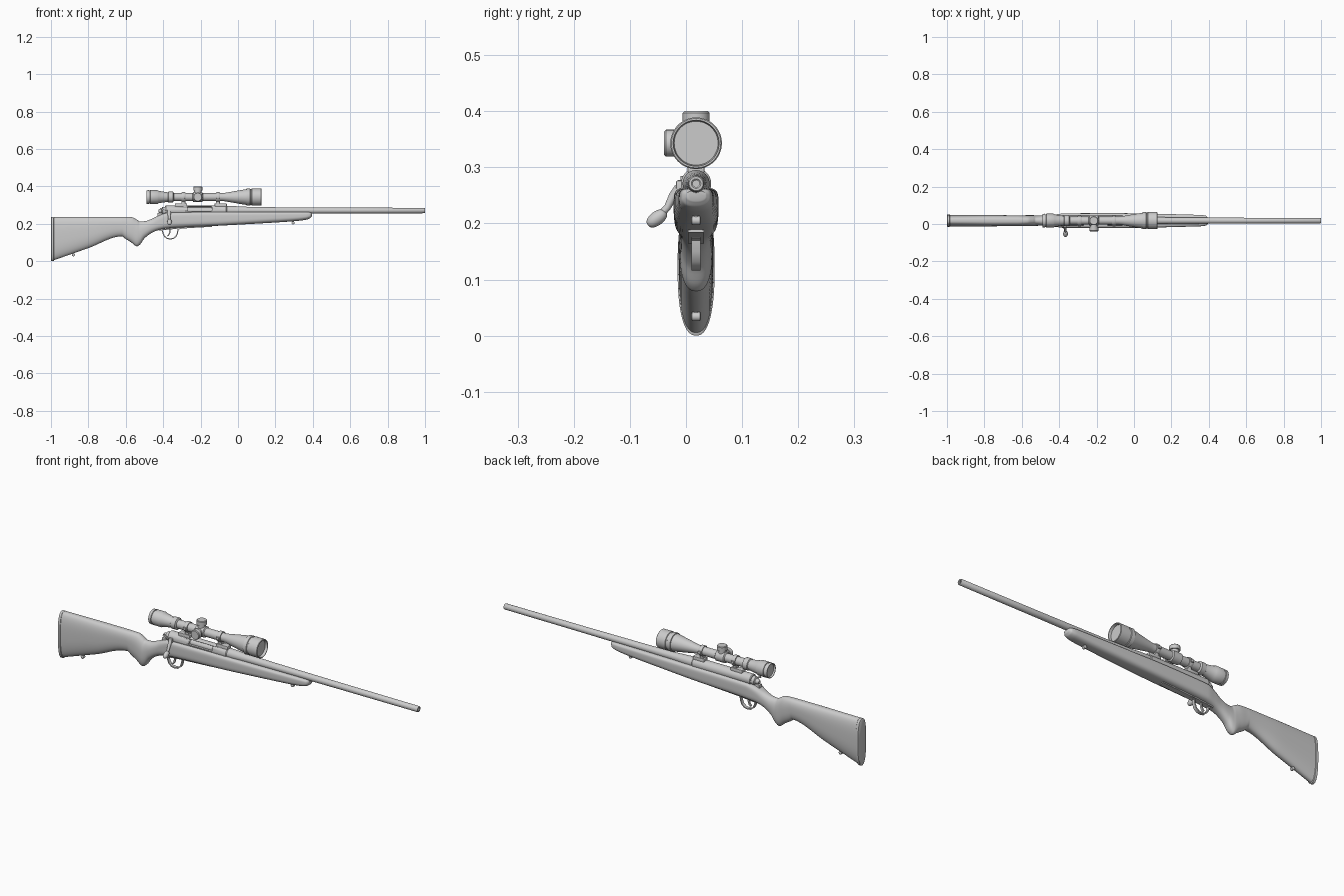
import bpy, bmesh, math
from mathutils import Vector, Matrix

if "Cube" in bpy.data.objects:
    bpy.data.objects.remove(bpy.data.objects["Cube"])

CY = 0.018                      # gun centre plane
BORE_Z, SCOPE_Z = 0.271, 0.343  # barrel and scope axes


def finish(name, bm, angle=35):
    bmesh.ops.remove_doubles(bm, verts=bm.verts, dist=1e-6)
    bmesh.ops.recalc_face_normals(bm, faces=bm.faces)
    me = bpy.data.meshes.new(name)
    bm.to_mesh(me)
    bm.free()
    ob = bpy.data.objects.new(name, me)
    bpy.context.collection.objects.link(ob)
    bpy.ops.object.select_all(action='DESELECT')
    ob.select_set(True)
    bpy.context.view_layer.objects.active = ob
    bpy.ops.object.shade_smooth_by_angle(angle=math.radians(angle))
    return ob


def skin(name, rings, caps=True, angle=35):
    """Join equal-length closed rings of points into a tube."""
    bm = bmesh.new()
    vs = [[bm.verts.new(p) for p in r] for r in rings]
    n = len(vs[0])
    for a, b in zip(vs, vs[1:]):
        for i in range(n):
            j = (i + 1) % n
            bm.faces.new((a[i], a[j], b[j], b[i]))
    if caps:
        bm.faces.new(vs[0])
        bm.faces.new(vs[-1])
    return finish(name, bm, angle)


def lathe(name, profile, origin, axis=(1, 0, 0), seg=40):
    """Revolve (distance, radius) pairs around an axis."""
    rot = Vector((0, 0, 1)).rotation_difference(Vector(axis)).to_matrix()
    o = Vector(origin)
    rings = [[o + rot @ Vector((max(r, 1e-4) * math.cos(t), max(r, 1e-4) * math.sin(t), d))
              for t in (2 * math.pi * k / seg for k in range(seg))] for d, r in profile]
    return skin(name, rings)


def box(name, x0, x1, y0, y1, z0, z1, bevel=0.002):
    bm = bmesh.new()
    m = Matrix.Translation(((x0 + x1) / 2, (y0 + y1) / 2, (z0 + z1) / 2)) @ \
        Matrix.Diagonal((x1 - x0, y1 - y0, z1 - z0, 1))
    bmesh.ops.create_cube(bm, size=1, matrix=m)
    if bevel:
        bmesh.ops.bevel(bm, geom=bm.edges[:], offset=bevel, segments=2, affect='EDGES', profile=0.5)
    return finish(name, bm)


def strip(name, pts, half_w, thick):
    """Flat bar following an x-z path."""
    rings = []
    for i, p in enumerate(pts):
        a, b = Vector(pts[max(i - 1, 0)]), Vector(pts[min(i + 1, len(pts) - 1)])
        t = (b - a).normalized()
        nx, nz = -t.y * thick / 2, t.x * thick / 2
        rings.append([(p[0] + s * nx, CY + w * half_w, p[1] + s * nz)
                      for s, w in ((1, 1), (1, -1), (-1, -1), (-1, 1))])
    return skin(name, rings)


def pchip(xs, ys, x):
    """Smooth interpolation without overshoot."""
    d = [(ys[i + 1] - ys[i]) / (xs[i + 1] - xs[i]) for i in range(len(xs) - 1)]
    m = [d[0]] + [0 if a * b <= 0 else 2 * a * b / (a + b) for a, b in zip(d, d[1:])] + [d[-1]]
    i = max(k for k in range(len(d)) if xs[k] <= x + 1e-9)
    h = xs[i + 1] - xs[i]
    t = (x - xs[i]) / h
    return ((2*t**3 - 3*t**2 + 1) * ys[i] + (t**3 - 2*t**2 + t) * h * m[i]
            + (3*t**2 - 2*t**3) * ys[i + 1] + (t**3 - t**2) * h * m[i + 1])


def section(x, top, bot, hw, n_top, n_bot, seg=48):
    """Superellipse cross-section with separate top and bottom roundness."""
    out = []
    mid, hh = (top + bot) / 2, (top - bot) / 2
    for k in range(seg):
        t = 2 * math.pi * (k + 0.5) / seg
        c, s = math.cos(t), math.sin(t)
        e = 2 / (n_top if s > 0 else n_bot)
        out.append((x, CY + hw * math.copysign(abs(c) ** e, c), mid + hh * math.copysign(abs(s) ** e, s)))
    return out


# Stock: x, top, bottom, half width, top and bottom roundness
stations = [
    (-0.985, .236, .005, .031, 2.8, 2.4), (-0.80, .237, .070, .031, 2.8, 2.4),
    (-0.62, .237, .133, .028, 2.6, 2.4), (-0.605, .237, .122, .028, 2.6, 2.4),
    (-0.57, .236, .100, .029, 2.4, 2.4), (-0.54, .222, .079, .029, 2.3, 2.4),
    (-0.525, .213, .088, .028, 2.2, 2.4), (-0.50, .214, .122, .027, 2.2, 2.3),
    (-0.46, .227, .152, .028, 2.4, 2.4), (-0.42, .246, .168, .033, 3.5, 2.8),
    (-0.37, .260, .176, .039, 5, 3.2), (-0.10, .264, .190, .040, 5, 3.2),
    (0.10, .263, .201, .037, 5, 2.8), (0.30, .263, .214, .032, 4.5, 2.5),
    (0.36, .263, .221, .030, 4, 2.4), (0.385, .262, .229, .026, 3.5, 2.3),
    (0.395, .258, .240, .017, 3, 2.2)]
cols = list(zip(*stations))
xs = []
for a, b in zip(cols[0], cols[0][1:]):
    steps = 8 if b - a > 0.1 else 5
    xs += [a + (b - a) * k / steps for k in range(steps)]
xs.append(cols[0][-1])
skin("stock", [section(x, *(pchip(cols[0], c, x) for c in cols[1:])) for x in xs], angle=50)

# Butt pad
skin("butt_pad", [section(x, .236 - i, i, .033 - i, 2.8, 2.4)
                  for x, i in ((-1, .003), (-.998, 0), (-.986, 0), (-.984, .003))])

# Barrel with hollow muzzle
lathe("barrel", [(-.10, .024), (-.03, .024), (.05, .020), (.20, .0175), (.55, .0155), (.997, .0145),
                 (1, .0125), (1, .0085), (.998, .006), (.96, .006), (.96, 0)], (0, CY, BORE_Z))

# Receiver with ejection port cut in the right side
receiver = lathe("receiver", [(-.39, 0), (-.39, .024), (-.386, .027), (-.064, .027), (-.06, .024), (-.06, 0)],
                 (0, CY, BORE_Z))
cutter = box("port_cutter", -.27, -.14, -.03, .022, .268, .292, 0.004)
cutter.hide_render = True
mod = receiver.modifiers.new("port", 'BOOLEAN')
mod.operation, mod.object, mod.solver = 'DIFFERENCE', cutter, 'EXACT'
bpy.context.view_layer.objects.active = receiver
bpy.ops.object.modifier_apply(modifier="port")
bpy.data.objects.remove(cutter)
box("receiver_tang", -.43, -.37, CY - .011, CY + .011, .235, .258)

# Bolt body, shroud, handle and knob
lathe("bolt_body", [(-.40, 0), (-.40, .016), (-.12, .016), (-.12, 0)], (0, CY, BORE_Z))
lathe("bolt_shroud", [(-.425, 0), (-.425, .008), (-.42, .011), (-.408, .014), (-.405, .020),
                      (-.388, .022), (-.388, 0)], (0, CY, BORE_Z - .002))
box("bolt_handle_root", -.379, -.357, -.018, CY, .253, .277, 0.004)
a, b = Vector((-.368, -.012, .262)), Vector((-.366, -.044, .217))
path = [a, Vector((-.368, -.024, .247)), Vector((-.367, -.033, .229)), b]
skin("bolt_handle", [[p + Vector((r * math.cos(t), -.75 * r * math.sin(t), .65 * r * math.sin(t)))
                      for t in (2 * math.pi * k / 16 for k in range(16))]
                     for p, r in zip(path, (.010, .008, .0065, .0065))], angle=60)
knob_axis = Vector((0, -.8, -.6))
lathe("bolt_knob", [(-.020 * math.cos(math.pi * k / 14), .0125 * math.sin(math.pi * k / 14) ** .8)
                    for k in range(15)], (-.366, -.052, .209), knob_axis, 24)

# Safety lever
strip("safety_lever", [(-.385, .262), (-.395, .272), (-.408, .280), (-.414, .281)], .003, .007).location.y = -.025

# Trigger guard, trigger and floor plate
guard = [(-.425, .168), (-.405, .165), (-.401, .150), (-.394, .134), (-.380, .122), (-.362, .119),
         (-.345, .122), (-.331, .133), (-.324, .150), (-.320, .172), (-.30, .177)]
strip("trigger_guard", guard, .008, .006)
strip("trigger", [(-.366, .185), (-.364, .165), (-.366, .150), (-.372, .139), (-.378, .134)], .005, .007)
strip("floor_plate", [(-.42, .167), (-.33, .176), (-.14, .187)], .014, .006)

# Sling studs
for name, x, z in (("front_sling_stud", .295, .205), ("rear_sling_stud", -.88, .034)):
    lathe(name + "_post", [(-.004, .004), (.02, .004)], (x, CY, z), (0, 0, 1), 16)
    lathe(name, [(-.009, .004), (-.007, .008), (.007, .008), (.009, .004)], (x, CY, z), (0, 1, 0), 20)

# Scope tube with recessed lenses
scope = [(-.482, 0), (-.482, .031), (-.49, .033), (-.49, .036), (-.476, .037), (-.475, .034), (-.47, .034),
         (-.469, .037), (-.43, .037), (-.424, .033), (-.375, .025), (-.372, .029), (-.347, .029),
         (-.343, .021), (-.242, .021), (-.238, .027), (-.192, .027), (-.188, .021), (-.085, .021),
         (-.07, .0225), (.025, .039), (.045, .042), (.046, .046), (.064, .046), (.066, .043), (.072, .043),
         (.074, .046), (.123, .046), (.125, .044), (.125, .041), (.112, .039), (.112, 0)]
lathe("scope", scope, (0, CY, SCOPE_Z), seg=48)

# Adjustment turrets on the top and right
turret = [(.015, .019), (.034, .019), (.035, .024), (.054, .024), (.057, .021), (.057, 0)]
lathe("top_turret", turret, (-.215, CY, SCOPE_Z), (0, 0, 1), 32)
lathe("side_turret", turret, (-.215, CY, SCOPE_Z), (0, -1, 0), 32)

# Scope mounts: base, foot and ring, front and rear
for name, x, b0, b1 in (("rear", -.292, -.337, -.272), ("front", -.107, -.125, -.06)):
    box(name + "_mount_base", b0, b1, CY - .015, CY + .015, .285, .309, .003)
    box(name + "_ring_foot", x - .010, x + .010, CY - .012, CY + .012, .303, .326)
    lathe(name + "_scope_ring", [(-.010, .020), (-.010, .025), (-.008, .026), (.008, .026), (.010, .025),
                                 (.010, .020)], (x, CY, SCOPE_Z))
    for s in (-1, 1):
        box(name + "_ring_clamp", x - .008, x + .008, CY + s * .026 - .005, CY + s * .026 + .005,
            SCOPE_Z - .007, SCOPE_Z + .007)
